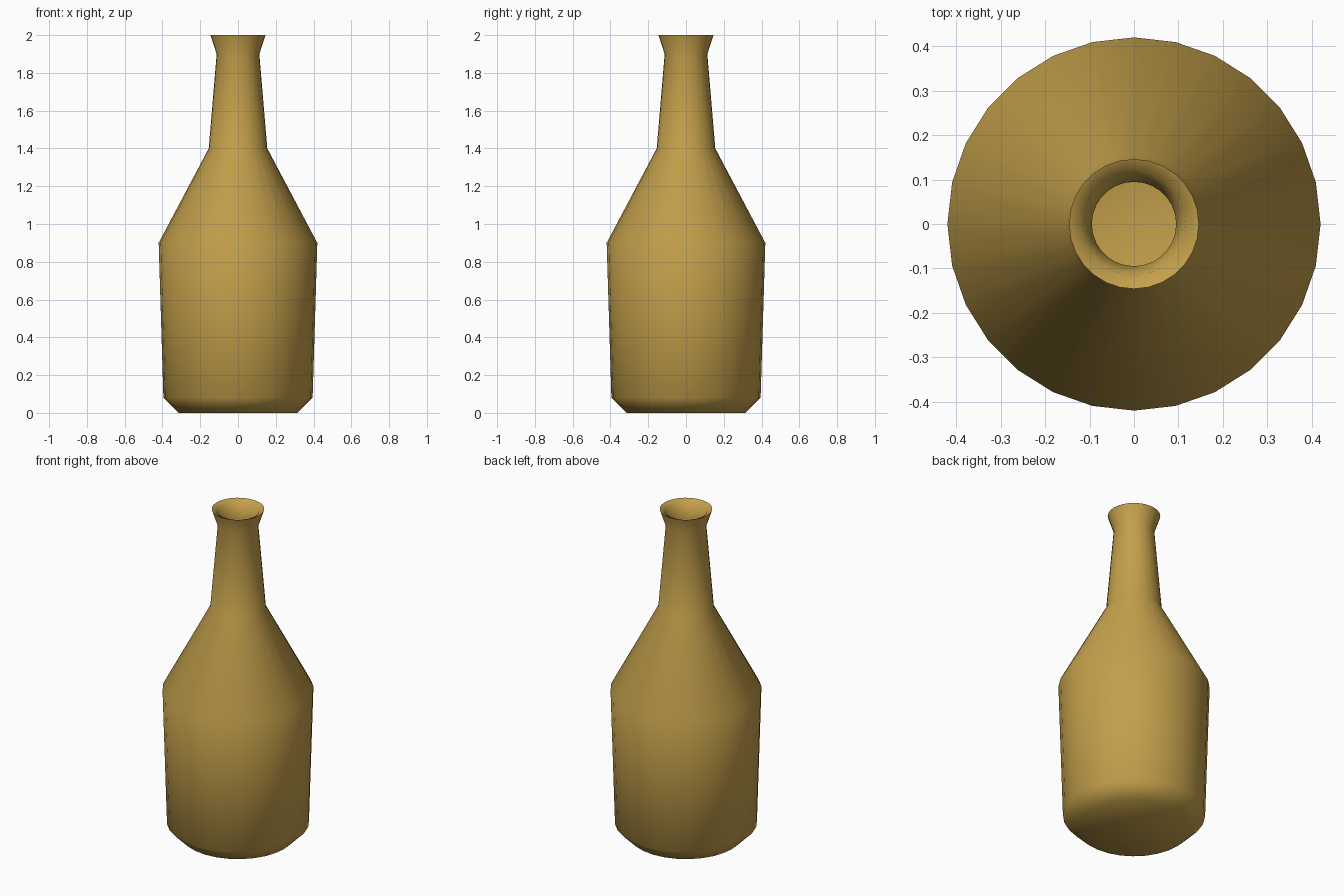
import bpy
import bmesh
import math

SIDES = 28

cube = bpy.data.objects.get("Cube")
if cube:
    bpy.data.objects.remove(cube, do_unlink=True)

# Amber material
amber = bpy.data.materials.new("amber")
amber.use_nodes = True
colour = (0.55, 0.35, 0.07, 1)
amber.diffuse_color = colour
amber.node_tree.nodes["Principled BSDF"].inputs["Base Color"].default_value = colour

# Wall section: (radius, height) up the outside, over the lip and down the inside
outside = [(0, 0), (0.315, 0), (0.395, 0.08), (0.42, 0.9),
           (0.155, 1.4), (0.113, 1.9), (0.146, 2)]
inside = [(0.116, 1.986), (0.095, 1.9), (0.13, 1.4),
          (0.39, 0.89), (0.365, 0.09), (0.3, 0.03), (0, 0.03)]

# Lathe the section around the vertical axis
bm = bmesh.new()
verts = [bm.verts.new((r, 0, z)) for r, z in outside + inside]
edges = [bm.edges.new(pair) for pair in zip(verts, verts[1:])]
bmesh.ops.spin(bm, geom=verts + edges, cent=(0, 0, 0), axis=(0, 0, 1),
               angle=math.tau, steps=SIDES, use_merge=True)
bmesh.ops.remove_doubles(bm, verts=bm.verts, dist=0.0001)
bmesh.ops.recalc_face_normals(bm, faces=bm.faces)

mesh = bpy.data.meshes.new("bottle")
bm.to_mesh(mesh)
bm.free()
mesh.materials.append(amber)
bottle = bpy.data.objects.new("bottle", mesh)
bpy.context.collection.objects.link(bottle)

# Smooth glass with a crisp lip
bpy.ops.object.select_all(action="DESELECT")
bottle.select_set(True)
bpy.context.view_layer.objects.active = bottle
bpy.ops.object.shade_smooth_by_angle(angle=math.radians(60))
